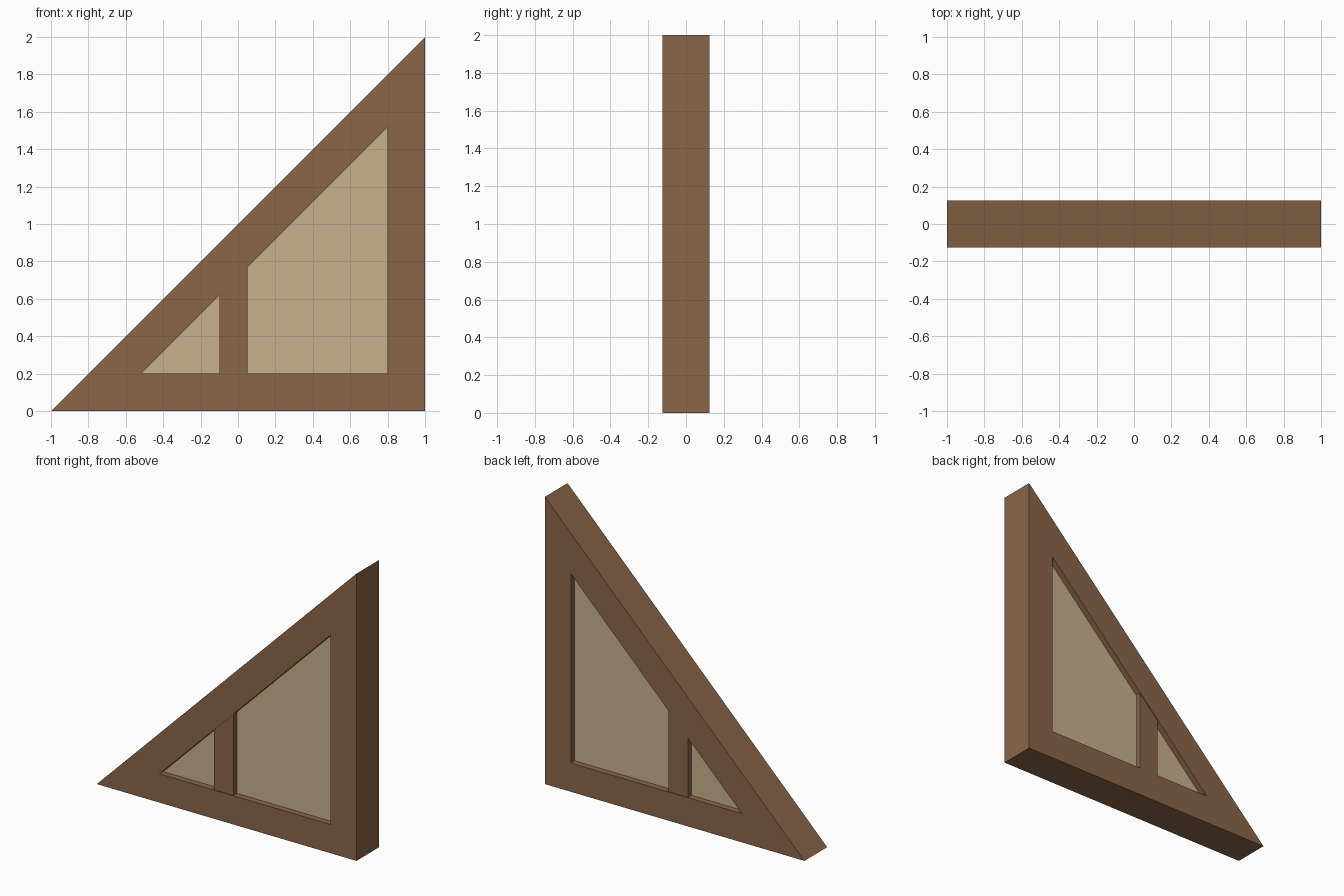
import bpy
import bmesh

if "Cube" in bpy.data.objects:
    bpy.data.objects.remove(bpy.data.objects["Cube"])


def material(name, rgb):
    m = bpy.data.materials.new(name)
    m.diffuse_color = (*rgb, 1.0)
    m.use_nodes = True
    m.node_tree.nodes["Principled BSDF"].inputs["Base Color"].default_value = m.diffuse_color
    return m


timber = material("brown timber", (0.255, 0.133, 0.064))
plaster = material("tan infill", (0.58, 0.44, 0.27))

R = 0.2 * 2 ** 0.5  # vertical thickness of the 45 degree rafter
BEAM = 0.2          # height of the sill and width of the post


def under(x):
    """Height of the rafter's underside at x."""
    return x + 1 - R


def prism(name, profile, half_depth, mat):
    """Extrude an x-z profile evenly to both sides of y = 0."""
    bm = bmesh.new()
    face = bm.faces.new([bm.verts.new((x, -half_depth, z)) for x, z in profile])
    ext = bmesh.ops.extrude_face_region(bm, geom=[face])
    verts = [g for g in ext["geom"] if isinstance(g, bmesh.types.BMVert)]
    bmesh.ops.translate(bm, verts=verts, vec=(0, 2 * half_depth, 0))
    bmesh.ops.recalc_face_normals(bm, faces=bm.faces)
    mesh = bpy.data.meshes.new(name)
    bm.to_mesh(mesh)
    bm.free()
    mesh.materials.append(mat)
    obj = bpy.data.objects.new(name, mesh)
    bpy.context.collection.objects.link(obj)
    return obj


def upright(name, x0, x1, half_depth):
    """Vertical timber from the sill to the rafter, cut to its slope."""
    prism(name, [(x0, BEAM), (x1, BEAM), (x1, under(x1)), (x0, under(x0))],
          half_depth, timber)


# Sloping rafter and bottom sill
prism("rafter", [(-1, 0), (R - 1, 0), (1, under(1)), (1, 2)], 0.125, timber)
prism("sill", [(R - 1, 0), (1, 0), (1, BEAM), (R - 1 + BEAM, BEAM)], 0.125, timber)

# End post and slimmer middle stud
upright("end_post", 0.8, 1.0, 0.125)
upright("middle_stud", -0.1, 0.05, 0.12)

# Recessed infill panel
prism("infill_panel", [(R - 1 + BEAM, BEAM), (0.8, BEAM), (0.8, under(0.8))],
      0.083, plaster)
